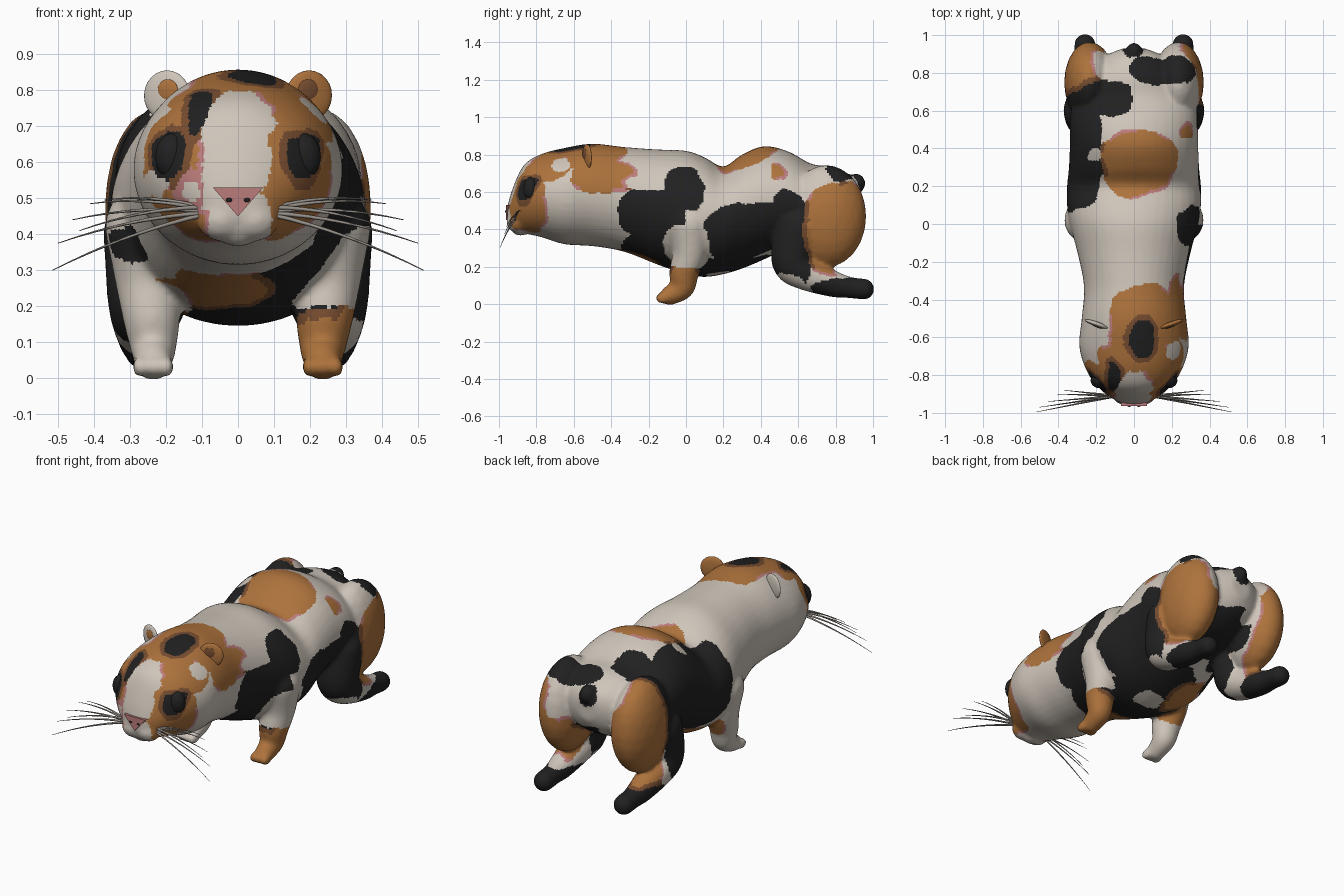
import bpy
import bmesh
import math
from mathutils import Vector, Matrix, noise

default_cube = bpy.data.objects.get("Cube")
if default_cube:
    bpy.data.objects.remove(default_cube)


def make_material(name, red, green, blue):
    material = bpy.data.materials.new(name)
    material.use_nodes = True
    colour = (red, green, blue, 1)
    material.diffuse_color = colour
    shader = next(n for n in material.node_tree.nodes if n.type == "BSDF_PRINCIPLED")
    shader.inputs["Base Color"].default_value = colour
    return material


PALETTE = {
    "cream": make_material("cream fur", .62, .56, .49),
    "orange": make_material("orange fur", .42, .17, .045),
    "brown": make_material("brown fur", .19, .075, .03),
    "black": make_material("black fur", .015, .015, .016),
    "pink": make_material("pink skin", .5, .2, .2),
    "grey": make_material("grey whisker", .3, .27, .24),
}
COLOURS = list(PALETTE)


def finish(bm, name, colour):
    """Turn a bmesh into a smooth object of one colour."""
    mesh = bpy.data.meshes.new(name)
    bmesh.ops.recalc_face_normals(bm, faces=bm.faces[:])
    for face in bm.faces:
        face.smooth = True
    bm.to_mesh(mesh)
    bm.free()
    mesh.materials.append(PALETTE[colour])
    part = bpy.data.objects.new(name, mesh)
    bpy.context.collection.objects.link(part)
    return part


def add_ball(bm, centre, radii, turn=0):
    matrix = (Matrix.Translation(centre) @ Matrix.Rotation(turn, 4, "Z")
              @ Matrix.Diagonal((*radii, 1)))
    bmesh.ops.create_icosphere(bm, subdivisions=3, radius=1, matrix=matrix)


def ball_part(name, centre, radii, colour, turn=0):
    bm = bmesh.new()
    add_ball(bm, centre, radii, turn)
    return finish(bm, name, colour)


def smooth_path(rows, steps):
    """Interpolate rows of numbers with a flowing spline."""
    rows = [Vector(row) for row in rows]
    result = []
    for i in range(len(rows) - 1):
        a, b, c, d = rows[max(i - 1, 0)], rows[i], rows[i + 1], rows[min(i + 2, len(rows) - 1)]
        for step in range(steps):
            t = step / steps
            result.append(b + (c - a) * (t / 2) + (a * 2 - b * 5 + c * 4 - d) * (t * t / 2)
                          + (b * 3 - a - c * 3 + d) * (t ** 3 / 2))
    return result + [rows[-1]]


# Trunk and head stations: y, underside, top, half width
TRUNK = [
    (-.955, .45, .52, .05), (-.93, .41, .61, .105), (-.87, .38, .74, .185),
    (-.78, .36, .8, .25), (-.65, .32, .835, .29), (-.5, .31, .858, .277),
    (-.33, .28, .84, .265), (-.15, .21, .827, .3), (0, .16, .82, .34),
    (.1, .145, .785, .355), (.2, .16, .735, .355), (.3, .19, .8, .345),
    (.42, .24, .845, .34), (.55, .3, .815, .34), (.67, .33, .75, .32),
    (.78, .36, .735, .27), (.88, .42, .69, .17), (.93, .5, .64, .06)]

# Limb paths: x, y, z, radius
FORELIMB = [(.25, .02, .42, .12), (.25, .02, .28, .093), (.24, -.01, .17, .08),
            (.235, -.02, .09, .065), (.235, -.085, .047, .053)]
HINDLIMB = [(.25, .6, .4, .125), (.25, .57, .24, .115), (.26, .63, .17, .093),
            (.26, .78, .11, .072), (.26, .87, .09, .058), (.26, .95, .08, .057)]

body_bm = bmesh.new()
rings = []
SIDES = 40
for y, low, high, width in smooth_path(TRUNK, 4):
    rings.append([body_bm.verts.new((width * math.cos(math.tau * k / SIDES), y,
                  (low + high) / 2 + (high - low) / 2 * math.sin(math.tau * k / SIDES)))
                  for k in range(SIDES)])
for ring, following in zip(rings, rings[1:]):
    for k in range(SIDES):
        n = (k + 1) % SIDES
        body_bm.faces.new((ring[k], ring[n], following[n], following[k]))
body_bm.faces.new(rings[0])
body_bm.faces.new(rings[-1])
bmesh.ops.recalc_face_normals(body_bm, faces=body_bm.faces[:])

# Limbs, toes, haunches and muzzle on both sides, then chin and tail
for side in (-1, 1):
    for limb in (FORELIMB, HINDLIMB):
        for x, y, z, radius in smooth_path(limb, 6):
            add_ball(body_bm, (side * x, y, z), [radius] * 3)
    for toe in (-1, 0, 1):
        add_ball(body_bm, (side * .235 + toe * .035, -.125, .032), (.024, .04, .03))
    add_ball(body_bm, (side * .235, .75, .47), (.135, .215, .275))
    add_ball(body_bm, (side * .045, -.9, .44), (.07, .06, .06))
add_ball(body_bm, (0, -.885, .405), (.06, .05, .04))
add_ball(body_bm, (0, .91, .645), (.045, .05, .055))

# Fuse the body into one skin
body = finish(body_bm, "body", "cream")
remesh = body.modifiers.new("fuse", "REMESH")
remesh.mode = "VOXEL"
remesh.voxel_size = .011
soften = body.modifiers.new("soften", "SMOOTH")
soften.iterations = 10
graph = bpy.context.evaluated_depsgraph_get()
body.data = bpy.data.meshes.new_from_object(body.evaluated_get(graph))
body.modifiers.clear()
body.data.materials.clear()
for material in PALETTE.values():
    body.data.materials.append(material)

# Coat patches: colour, centre, radii; later patches lie over earlier ones
TRUNK_COAT = [
    ("black", (-.38, .4, .58), (.23, .34, .33)), ("black", (-.2, .66, .75), (.19, .1, .2)),
    ("black", (.05, .2, .15), (.27, .35, .12)), ("black", (.18, -.15, .28), (.17, .2, .1)),
    ("black", (.4, -.19, .48), (.25, .19, .14)), ("black", (.35, -.01, .63), (.17, .1, .12)),
    ("black", (.35, -.15, .3), (.2, .09, .12)), ("black", (.4, .37, .37), (.27, .28, .17)),
    ("orange", (-.07, -.2, .245), (.18, .25, .05)), ("orange", (-.15, .25, .2), (.12, .13, .1)),
    ("cream", (.05, .18, .13), (.09, .07, .06)), ("orange", (.03, .32, .84), (.21, .18, .18)),
    ("orange", (.29, .5, .71), (.06, .04, .05)), ("cream", (-.21, .37, .76), (.04, .03, .06)),
]
LIMB_COAT = [
    ("black", (0, .7, .4), (.16, .2, .15)), ("black", (.3, .55, .33), (.2, .12, .27)),
    ("black", (-.3, .55, .35), (.2, .12, .25)), ("orange", (.3, .81, .4), (.2, .18, .25)),
    ("orange", (-.3, .85, .42), (.16, .17, .37)), ("cream", (-.12, .85, .68), (.1, .1, .13)),
    ("cream", (.15, .92, .57), (.1, .11, .11)), ("black", (.17, .82, .72), (.19, .08, .09)),
    ("cream", (.3, .85, .18), (.15, .05, .04)), ("cream", (.26, .56, .11), (.15, .08, .05)),
    ("black", (.26, .86, .06), (.15, .2, .08)), ("black", (-.26, .87, .06), (.15, .2, .08)),
    ("black", (0, .95, .65), (.06, .06, .08)), ("cream", (.29, 0, .3), (.15, .12, .12)),
    ("orange", (.25, -.05, .06), (.14, .17, .13)), ("cream", (-.25, -.05, .12), (.12, .15, .15)),
    ("black", (-.28, -.06, .38), (.08, .08, .05)), ("cream", (-.12, .85, .45), (.07, .05, .06)),
    ("orange", (-.22, .06, .22), (.09, .05, .07)),
]
HEAD_COAT = [
    ("orange", (.06, -.58, .85), (.2, .25, .17)), ("orange", (.19, -.86, .54), (.15, .12, .17)),
    ("orange", (.28, -.43, .69), (.14, .18, .1)), ("orange", (.19, -.75, .74), (.11, .13, .1)),
    ("orange", (-.18, -.84, .6), (.11, .12, .18)), ("orange", (-.13, -.86, .42), (.1, .1, .06)),
    ("orange", (-.12, -.74, .8), (.07, .1, .08)), ("cream", (-.24, -.8, .54), (.05, .08, .03)),
    ("cream", (0, -.87, .65), (.08, .18, .17)), ("black", (-.105, -.8, .73), (.03, .1, .07)),
    ("black", (.05, -.62, .86), (.06, .1, .08)), ("cream", (0, -.95, .43), (.085, .1, .08)),
    ("cream", (.21, -.67, .75), (.05, .05, .04)), ("pink", (-.14, -.88, .52), (.04, .08, .04)),
    ("cream", (-.14, -.88, .52), (.022, .09, .022)), ("cream", (.28, -.27, .65), (.08, .05, .04)),
    ("black", (.18, -.83, .61), (.055, .07, .07)), ("black", (-.18, -.83, .61), (.055, .07, .07)),
]


def coat_colour(point):
    point = point + noise.noise_vector(point * 7) * .025 + noise.noise_vector(point * 20) * .01
    for colour, centre, radii in reversed(TRUNK_COAT + LIMB_COAT + HEAD_COAT):
        if sum(abs((p - c) / r) ** 3 for p, c, r in zip(point, centre, radii)) < 1:
            return COLOURS.index(colour)
    return 0


def edge_band(bm, inside, outside, band, rows, keep):
    """Recolour the rim of one colour where it meets another."""
    for _ in range(rows):
        rim = [f for f in bm.faces if f.material_index == inside and keep(f) and any(
            n.material_index in (outside, band) for e in f.edges for n in e.link_faces)]
        for face in rim:
            face.material_index = band


CREAM, ORANGE, BROWN, BLACK, PINK = range(5)
coat = bmesh.new()
coat.from_mesh(body.data)
for face in coat.faces:
    face.material_index = coat_colour(face.calc_center_median())
    face.smooth = True
edge_band(coat, ORANGE, BLACK, BROWN, 3, lambda f: True)
edge_band(coat, ORANGE, CREAM, PINK, 2,
          lambda f: noise.noise(f.calc_center_median() * 5) > 0)
coat.to_mesh(body.data)
coat.free()

# Ears, eyes, nostrils and whiskers
WHISKER_TIPS = [(.515, -.995, .3), (.5, -.97, .375), (.46, -.94, .44),
                (.41, -.9, .485), (.37, -.88, .495), (.44, -.96, .41)]
for side, label, ear_colour, mark_colour in (
        (1, "left", "orange", "brown"), (-1, "right", "cream", "orange")):
    turn = side * .35
    ball_part(label + "_ear", (side * .197, -.53, .785), (.068, .014, .07), ear_colour, turn)
    ball_part(label + "_ear_mark", (side * .195, -.542, .8), (.03, .006, .03), mark_colour, turn)
    ball_part(label + "_eye", (side * .18, -.828, .615), (.05, .042, .066), "black")
    ball_part(label + "_nostril", (side * .025, -.964, .495), (.009, .004, .006), "black")
    curve = bpy.data.curves.new(label + "_whiskers", "CURVE")
    curve.dimensions = "3D"
    curve.bevel_depth = .007
    curve.bevel_resolution = 0
    for index, tip in enumerate(WHISKER_TIPS):
        root = Vector((.09, -.91, .455 + index * .004))
        spline = curve.splines.new("POLY")
        spline.points.add(8)
        for k, point in enumerate(spline.points):
            t = k / 8
            x, y, z = root.lerp(Vector(tip), t) + Vector((0, 0, .06 * t * (1 - t)))
            point.co = (side * x, y, z, 1)
            point.radius = 1 - .85 * t
    curve.materials.append(PALETTE["grey"])
    bpy.context.collection.objects.link(bpy.data.objects.new(label + "_whiskers", curve))

# Triangular nose
nose_bm = bmesh.new()
corners = [(-.07, .53), (.07, .53), (0, .45)]
nose_face = nose_bm.faces.new([nose_bm.verts.new((x, -.963, z)) for x, z in corners])
extruded = bmesh.ops.extrude_face_region(nose_bm, geom=[nose_face])
bmesh.ops.translate(nose_bm, vec=(0, .06, 0),
                    verts=[g for g in extruded["geom"] if isinstance(g, bmesh.types.BMVert)])
nose = finish(nose_bm, "nose", "pink")
nose.data.shade_flat()
